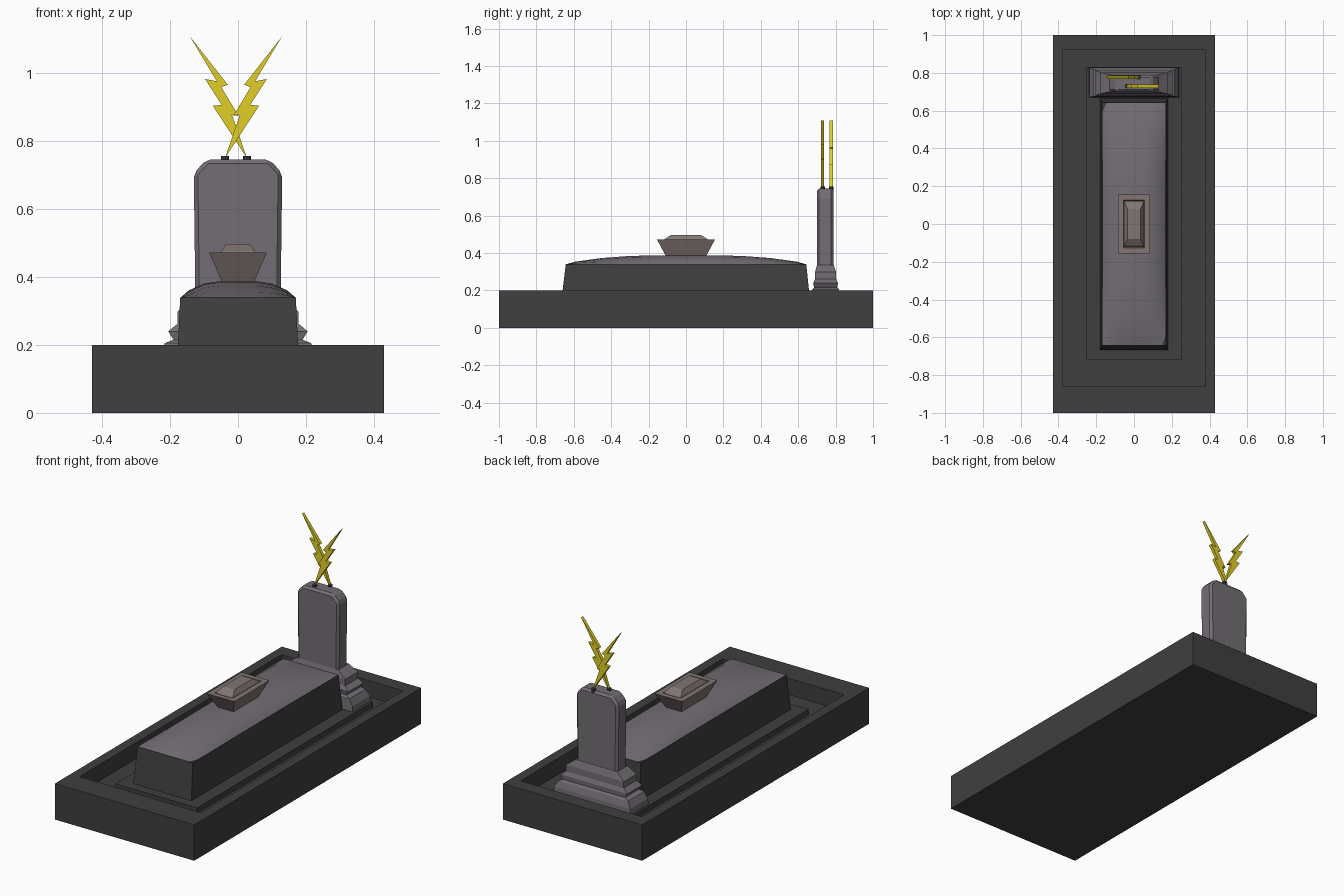
import bpy, bmesh

if "Cube" in bpy.data.objects:
    bpy.data.objects.remove(bpy.data.objects["Cube"])


def material(name, rgb):
    m = bpy.data.materials.new(name)
    m.diffuse_color = (*rgb, 1)
    m.use_nodes = True
    m.node_tree.nodes["Principled BSDF"].inputs["Base Color"].default_value = m.diffuse_color
    return m


DARK = material("dark_stone", (0.05, 0.05, 0.05))
GREY = material("grey_stone", (0.17, 0.155, 0.175))
WARM = material("warm_stone", (0.22, 0.18, 0.17))
GOLD = material("gold", (0.75, 0.62, 0.02))


def finish(bm, name, mat):
    bmesh.ops.recalc_face_normals(bm, faces=bm.faces)
    me = bpy.data.meshes.new(name)
    bm.to_mesh(me)
    bm.free()
    ob = bpy.data.objects.new(name, me)
    bpy.context.collection.objects.link(ob)
    me.materials.append(mat)
    return ob


def loft(name, rings, mat):
    """Stack rectangles given as (half width, y min, y max, z), capped at both ends."""
    bm = bmesh.new()
    loops = [[bm.verts.new(p) for p in ((-w, a, z), (w, a, z), (w, b, z), (-w, b, z))]
             for w, a, b, z in rings]
    for lo, hi in zip(loops, loops[1:]):
        for i in range(4):
            j = (i + 1) % 4
            bm.faces.new((lo[i], lo[j], hi[j], hi[i]))
    bm.faces.new(loops[0][::-1])
    bm.faces.new(loops[-1])
    return finish(bm, name, mat)


def extrude_profile(name, pts, y0, y1, mat):
    """Extrude an x-z outline along y."""
    bm = bmesh.new()
    face = bm.faces.new([bm.verts.new((x, y0, z)) for x, z in pts])
    ext = bmesh.ops.extrude_face_region(bm, geom=[face])["geom"]
    bmesh.ops.translate(bm, vec=(0, y1 - y0, 0),
                        verts=[v for v in ext if isinstance(v, bmesh.types.BMVert)])
    return finish(bm, name, mat)


# Ground slab: outer kerb, sunken floor and a low inner step
loft("kerb_base", [
    (0.43, -1, 1, 0), (0.43, -1, 1, 0.2),
    (0.375, -0.86, 0.92, 0.2), (0.375, -0.86, 0.92, 0.11),
    (0.252, -0.72, 0.83, 0.11), (0.252, -0.72, 0.83, 0.14)], DARK)

# Tapered tomb body
loft("tomb_body", [(0.18, -0.668, 0.665, 0.13), (0.17, -0.643, 0.643, 0.34)], DARK)

# Domed lid: product of two falloff curves
fx = [(0.168, 0), (0.145, 0.42), (0.10, 0.84), (0.05, 1)]
fy = [(0.642, 0), (0.59, 0.3), (0.45, 0.7), (0.3, 0.93), (0.15, 1)]
xs = [(-x, f) for x, f in fx] + [(0, 1)] + fx[::-1]
ys = [(-y, f) for y, f in fy] + [(0, 1)] + fy[::-1]
bm = bmesh.new()
grid = [[bm.verts.new((x, y, 0.34 + 0.048 * f * g)) for y, g in ys] for x, f in xs]
for r0, r1 in zip(grid, grid[1:]):
    for j in range(len(ys) - 1):
        bm.faces.new((r0[j], r1[j], r1[j + 1], r0[j + 1]))
lid = finish(bm, "tomb_lid", GREY)
if sum(p.normal.z for p in lid.data.polygons) < 0:
    lid.data.flip_normals()
for p in lid.data.polygons:
    p.use_smooth = True

# Flared ornament with grooved rim and bevelled cap
loft("ornament", [
    (0.045, -0.105, 0.105, 0.38), (0.085, -0.155, 0.155, 0.472),
    (0.055, -0.127, 0.127, 0.472), (0.053, -0.122, 0.122, 0.462),
    (0.050, -0.115, 0.115, 0.475), (0.035, -0.08, 0.08, 0.497)], WARM)

# Stepped headstone pedestal
loft("headstone_pedestal", [
    (0.24, 0.67, 0.83, 0.13), (0.235, 0.672, 0.828, 0.17),
    (0.215, 0.675, 0.818, 0.205), (0.19, 0.685, 0.81, 0.215),
    (0.205, 0.68, 0.812, 0.24), (0.178, 0.69, 0.803, 0.262),
    (0.178, 0.69, 0.803, 0.298), (0.13, 0.70, 0.79, 0.335)], GREY)

# Headstone tablet with clipped corners
half = [(0.125, 0.3), (0.13, 0.705), (0.093, 0.745)]
tablet = extrude_profile("headstone_tablet",
                         half + [(-x, z) for x, z in reversed(half)], 0.70, 0.788, GREY)
bev = tablet.modifiers.new("edge_bevel", "BEVEL")
bev.width = 0.012
bev.segments = 1

# Crossed zigzag bolts, the rear one mirrored, each in a small socket
zigzag = [(0.13, 1.108), (0.018, 0.965), (0.037, 0.958), (-0.014, 0.873),
          (0.006, 0.878), (-0.038, 0.75), (0.062, 0.903), (0.036, 0.906),
          (0.085, 0.982), (0.05, 0.975)]
for name, side, shift, y in (("front", 1, 0, 0.73), ("rear", -1, -0.012, 0.776)):
    extrude_profile(name + "_bolt", [(side * x + shift, z) for x, z in zigzag],
                    y - 0.009, y + 0.009, GOLD)
    bpy.ops.mesh.primitive_cylinder_add(vertices=8, radius=0.012, depth=0.02,
                                        location=(-0.038 * side + shift, y, 0.745))
    socket = bpy.context.object
    socket.name = name + "_bolt_socket"
    socket.data.materials.append(DARK)
